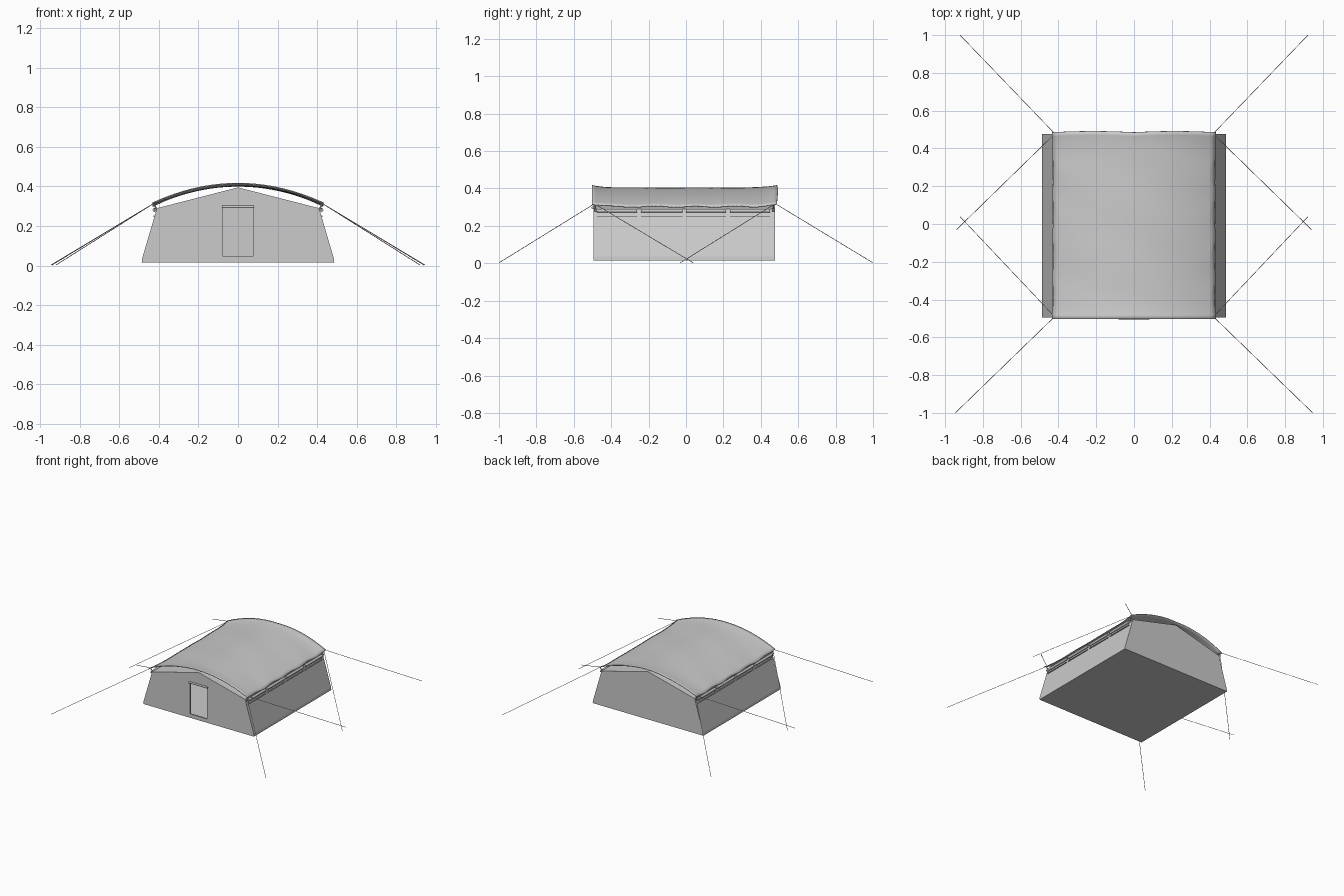
import bpy, bmesh, math
from mathutils import Vector

if "Cube" in bpy.data.objects:
    bpy.data.objects.remove(bpy.data.objects["Cube"])

Y0, Y1 = -0.495, 0.477
SLOPE = math.atan2(0.075, 0.255)


def add_object(name, bm):
    bmesh.ops.recalc_face_normals(bm, faces=bm.faces)
    me = bpy.data.meshes.new(name)
    bm.to_mesh(me)
    bm.free()
    ob = bpy.data.objects.new(name, me)
    bpy.context.collection.objects.link(ob)
    return ob


def prism(name, half, y0, y1):
    """Extrude a symmetric x/z profile (right half, bottom to ridge) along y."""
    pts = half + [(-x, z) for x, z in reversed(half) if x > 0]
    bm = bmesh.new()
    face = bm.faces.new([bm.verts.new((x, y0, z)) for x, z in pts])
    ext = bmesh.ops.extrude_face_region(bm, geom=[face])["geom"]
    bmesh.ops.translate(bm, vec=(0, y1 - y0, 0),
                        verts=[v for v in ext if isinstance(v, bmesh.types.BMVert)])
    return add_object(name, bm)


def box(name, loc, size, tilt=0):
    bm = bmesh.new()
    bmesh.ops.create_cube(bm, size=1)
    bmesh.ops.scale(bm, vec=size, verts=bm.verts)
    ob = add_object(name, bm)
    ob.location = loc
    ob.rotation_euler = (0, tilt, 0)
    return ob


def rod(name, a, b, r, sides=6):
    a, b = Vector(a), Vector(b)
    bm = bmesh.new()
    bmesh.ops.create_cone(bm, cap_ends=True, segments=sides, radius1=r,
                          radius2=r, depth=(b - a).length)
    ob = add_object(name, bm)
    ob.location = (a + b) / 2
    ob.rotation_mode = 'QUATERNION'
    ob.rotation_quaternion = (b - a).to_track_quat('Z', 'Y')
    return ob


def cut(target, cutter):
    cutter.hide_render = True
    cutter.hide_set(True)
    m = target.modifiers.new("cut", 'BOOLEAN')
    m.operation = 'DIFFERENCE'
    m.object = cutter
    m.solver = 'EXACT'


def wall_x(z):
    return 0.485 - 0.075 * (z - 0.035) / 0.255


# Hollow tent body with an open doorway
body = prism("tent_body", [(0.487, 0.015), (0.485, 0.035), (0.41, 0.29), (0, 0.395)], Y0, Y1)
cut(body, prism("interior_cutter", [(0.472, 0.025), (0.397, 0.281), (0, 0.383)],
                Y0 + 0.012, Y1 - 0.012))
cut(body, box("door_cutter", (0, Y0, 0.1675), (0.15, 0.06, 0.245)))

# Side windows: shallow recess, sill and rolled flap under the eave
windows = [(-0.475, -0.262), (-0.24, -0.02), (0.0, 0.213), (0.235, 0.45)]
for s in (-1, 1):
    for a, b in windows:
        mid, w = (a + b) / 2, b - a
        x = wall_x(0.267)
        cut(body, box("window_cutter", (s * x, mid, 0.267), (0.008, w, 0.032), -s * SLOPE))
        box("window_sill", (s * (wall_x(0.25) + 0.003), mid, 0.25), (0.008, w, 0.005), -s * SLOPE)
        roll = rod("rolled_window_flap", (s * 0.422, a, 0.281), (s * 0.422, b, 0.281), 0.010, 10)
        roll.data.shade_smooth()
        roll.data.set_sharp_from_angle(angle=math.radians(40))

# Rolled door flap
roll = rod("rolled_door_flap", (-0.081, Y0 - 0.003, 0.297), (0.081, Y0 - 0.003, 0.297), 0.007, 10)
roll.data.shade_smooth()
roll.data.set_sharp_from_angle(angle=math.radians(40))

# Fly sheet: arched, sagging between its taut ends, with wavy eaves
NX, NY = 32, 48
bm = bmesh.new()
bmesh.ops.create_grid(bm, x_segments=NX, y_segments=NY, size=1)
for v in bm.verts:
    u, t = v.co.x, v.co.y
    sag = 1 - abs(t) ** 8
    edge = abs(u) ** 6
    x = u * (0.435 - 0.006 * edge * sag * (1 + 0.5 * math.sin(t * 14)))
    y = -0.006 + t * (0.497 - 0.006 * (1 - abs(math.sin(u * math.pi))) * (1 if t > 0 else 0.2))
    z = 0.418 - 0.1 * u * u - 0.013 * sag
    z += edge * sag * 0.003 * math.sin(t * 14) + 0.001 * sag * math.sin(t * 9 + u * 4)
    v.co = (x, y, z)
fly = add_object("fly_sheet", bm)
for p in fly.data.polygons:
    p.use_smooth = True
    if p.normal.z < 0:
        p.flip()
m = fly.modifiers.new("thickness", 'SOLIDIFY')
m.thickness = 0.005
m.offset = -1

# Corner struts and guy ropes
for s in (-1, 1):
    for y in (Y0 + 0.01, Y1 - 0.01):
        rod("corner_strut", (s * 0.41, y, 0.285), (s * 0.43, y, 0.314), 0.004)
        rod("corner_toggle", (s * 0.42, y - 0.008, 0.283), (s * 0.42, y + 0.008, 0.283), 0.006, 8)
    rod("back_guy_rope", (s * 0.428, 0.487, 0.313), (s * 0.92, 0.999, 0.003), 0.0018)
    rod("front_guy_rope", (s * 0.428, -0.498, 0.313), (s * 0.945, -0.999, 0.003), 0.0018)
    rod("side_guy_rope", (s * 0.432, 0.465, 0.311), (s * 0.94, -0.03, 0.003), 0.0018)
    rod("side_guy_rope", (s * 0.432, -0.478, 0.311), (s * 0.92, 0.038, 0.003), 0.0018)
